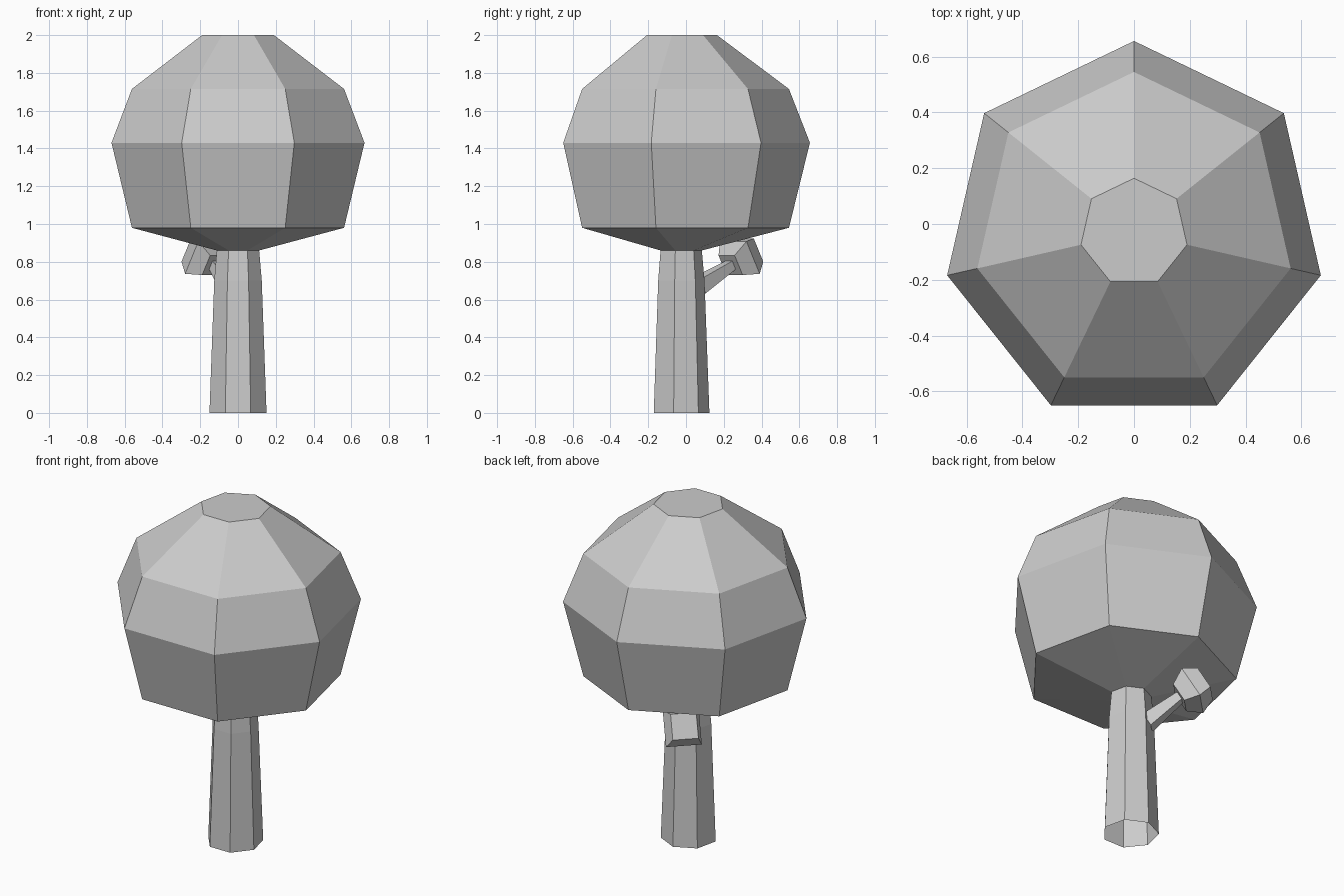
import bpy
import bmesh
from math import sin, cos, pi
from mathutils import Vector

cube = bpy.data.objects.get("Cube")
if cube:
    bpy.data.objects.remove(cube)

grey = bpy.data.materials.new("plain grey")
grey.use_nodes = True
colour = (0.6, 0.6, 0.6, 1)
grey.diffuse_color = colour
grey.node_tree.nodes["Principled BSDF"].inputs["Base Color"].default_value = colour


def loft(name, rings, sides, side_axis, up_axis, phase, cap_start=False, cap_end=False):
    """Join polygon rings, each given as (centre, radius), into a flat-shaded part."""
    bm = bmesh.new()
    loops = []
    for centre, radius in rings:
        loop = []
        for i in range(sides):
            angle = phase + 2 * pi * i / sides
            offset = side_axis * cos(angle) + up_axis * sin(angle)
            loop.append(bm.verts.new(Vector(centre) + offset * radius))
        loops.append(loop)
    for low, high in zip(loops, loops[1:]):
        for i in range(sides):
            j = (i + 1) % sides
            bm.faces.new((low[i], low[j], high[j], high[i]))
    if cap_start:
        bm.faces.new(loops[0][::-1])
    if cap_end:
        bm.faces.new(loops[-1])
    bmesh.ops.recalc_face_normals(bm, faces=bm.faces)
    mesh = bpy.data.meshes.new(name)
    bm.to_mesh(mesh)
    bm.free()
    mesh.materials.append(grey)
    obj = bpy.data.objects.new(name, mesh)
    bpy.context.collection.objects.link(obj)
    return obj


X, Y = Vector((1, 0, 0)), Vector((0, 1, 0))


def upright(profile):
    return [((0, -0.031, z), r) for z, r in profile]


# Seven-sided trunk, open at the base
loft("trunk", upright([(0, 0.155), (0.7, 0.129), (0.86, 0.115)]), 7, X, Y, pi / 2)

# Faceted crown with a flat top
crown = [(0.86, 0.115), (0.98, 0.576), (1.43, 0.687), (1.715, 0.576), (2, 0.195)]
loft("crown", upright(crown), 7, X, Y, pi / 2, cap_end=True)

# Side branch and its small leaf clump, rising towards the back
axis = Vector((-0.61, 0.61, 0.5)).normalized()
side = Vector((1, 1, 0)).normalized()
up = side.cross(axis).normalized()
if up.z < 0:
    up = -up
centre = Vector((-0.175, 0.285, 0.822))
clump_start = centre - axis * 0.08

loft("branch", [((-0.045, 0.06, 0.67), 0.06), (clump_start, 0.036)],
     4, side, up, pi / 4)
loft("leaf_clump", [(clump_start, 0.085), (centre, 0.14), (centre + axis * 0.08, 0.1)],
     4, side, up, pi / 4, cap_start=True, cap_end=True)
